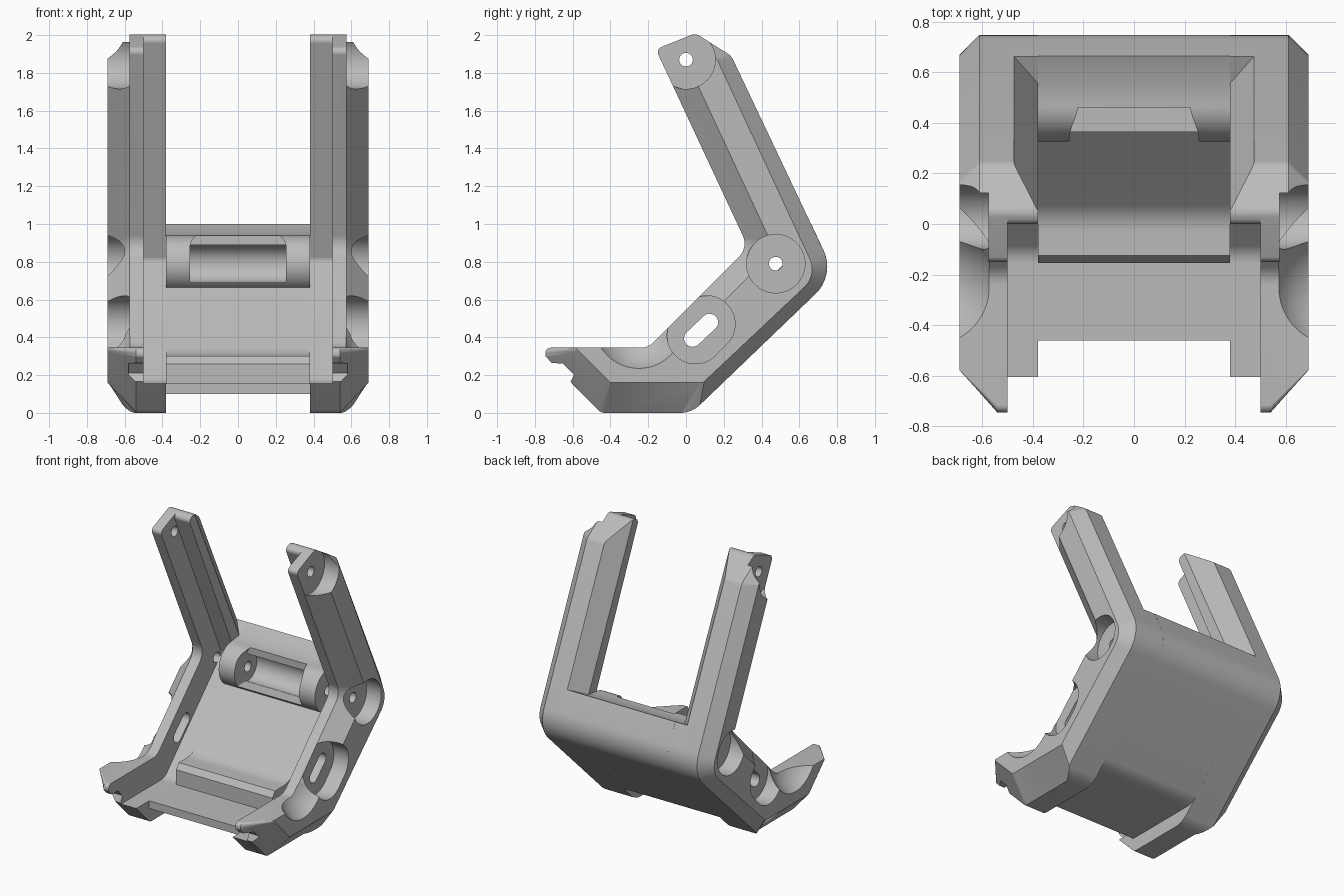
import bpy, bmesh, math
from mathutils import Vector

cube = bpy.data.objects.get("Cube")
if cube:
    bpy.data.objects.remove(cube, do_unlink=True)

grey = bpy.data.materials.new("plain_grey")
grey.use_nodes = True
colour = (0.5, 0.5, 0.5, 1)
grey.diffuse_color = colour
grey.node_tree.nodes["Principled BSDF"].inputs["Base Color"].default_value = colour

STEPS = 8


def fillet(corners):
    """Round each (u, v, radius) corner of a closed outline."""
    pts = []
    for i, (u, v, r) in enumerate(corners):
        p = Vector((u, v))
        if r == 0:
            pts.append(p)
            continue
        a = (Vector(corners[i - 1][:2]) - p).normalized()
        b = (Vector(corners[(i + 1) % len(corners)][:2]) - p).normalized()
        half = a.angle(b) / 2
        centre = p + (a + b).normalized() * r / math.sin(half)
        t = r / math.tan(half)
        va, vb = p + a * t - centre, p + b * t - centre
        for k in range(STEPS + 1):
            pts.append(centre + va.lerp(vb, k / STEPS).normalized() * r)
    return pts


def stadium(p, q, r, n=24):
    """Long round-ended outline from p to q (a circle when they match)."""
    d = Vector(q) - Vector(p)
    base = math.atan2(d.y, d.x) + math.pi / 2
    pts = []
    for k in range(2 * n):
        c = p if k < n else q
        ang = base + (k + 0.5) * math.pi / n
        pts.append(Vector((c[0] + r * math.cos(ang), c[1] + r * math.sin(ang))))
    return pts


def loft(name, rings):
    """Skin a stack of equal closed rings and cap both ends."""
    bm = bmesh.new()
    vs = [[bm.verts.new(co) for co in ring] for ring in rings]
    n = len(vs[0])
    for lo, hi in zip(vs, vs[1:]):
        for i in range(n):
            j = (i + 1) % n
            bm.faces.new((lo[i], lo[j], hi[j], hi[i]))
    bm.faces.new(vs[0][::-1])
    bm.faces.new(vs[-1])
    bmesh.ops.recalc_face_normals(bm, faces=bm.faces)
    mesh = bpy.data.meshes.new(name)
    bm.to_mesh(mesh)
    bm.free()
    obj = bpy.data.objects.new(name, mesh)
    mesh.materials.append(grey)
    bpy.context.collection.objects.link(obj)
    return obj


def prism(name, pts, a, b, axis="x"):
    if axis == "x":
        return loft(name, [[(s, p[0], p[1]) for p in pts] for s in (a, b)])
    return loft(name, [[(p[0], s, p[1]) for p in pts] for s in (a, b)])


def select(obj):
    bpy.ops.object.select_all(action="DESELECT")
    obj.select_set(True)
    bpy.context.view_layer.objects.active = obj


def cut(obj, cutters):
    select(obj)
    for c in cutters:
        mod = obj.modifiers.new("cut", "BOOLEAN")
        mod.operation = "DIFFERENCE"
        mod.solver = "EXACT"
        mod.object = c
        bpy.ops.object.modifier_apply(modifier=mod.name)
        bpy.data.objects.remove(c, do_unlink=True)


def finish(obj, mirror=True):
    select(obj)
    if mirror:
        mod = obj.modifiers.new("mirror", "MIRROR")
        mod.use_mirror_merge = False
        bpy.ops.object.modifier_apply(modifier=mod.name)
    bpy.ops.object.shade_smooth_by_angle(angle=math.radians(30))


TIP, ELBOW = (0, 1.87), (0.475, 0.79)
BACK = (0.79, 0.73)      # sharp corner of the rear bend
TIP_BACK = (0.24, 1.89)

# Side arms: full outline, chamfer start in x, and inset outline on the outer face
arm_corners = [
    # full outline         chamfer x     inset outline
    ((-0.45, 0, 0.05),     (0.54, 0.54), (-0.40, 0.16, 0.01)),
    ((0.03, 0, 0.15),      (0.54, 0.61), (0.09, 0.16, 0.02)),
    ((*BACK, 0.2),         (0.61, 0.61), (0.695, 0.73, 0.13)),
    ((*TIP_BACK, 0.08),    (0.61, 0.61), (0.165, 1.87, 0.01)),
    ((0.05, 2.01, 0.05),   (0.61, 0.61), (0.05, 1.93, 0.01)),
    ((-0.16, 1.925, 0.03), (0.575, 0.575), (-0.01, 1.89, 0.01)),
    ((0.33, 0.876, 0.1),   (0.575, 0.575), (0.47, 0.86, 0.05)),
    ((-0.2, 0.345, 0.1),   (0.575, 0.575), (-0.045, 0.345, 0.01)),
    ((-0.745, 0.345, 0.03), (0.54, 0.54), (-0.585, 0.345, 0.005)),
    ((-0.745, 0.30, 0.02), (0.54, 0.54), (-0.565, 0.325, 0.005)),
]
outer = fillet([c[0] for c in arm_corners])
inset = fillet([c[2] for c in arm_corners])
starts = [xa + (xb - xa) * k / STEPS for _, (xa, xb), _ in arm_corners for k in range(STEPS + 1)]
arms = loft("side_arms", [
    [(0.5, *p) for p in outer],
    [(x, *p) for x, p in zip(starts, outer)],
    [(0.69, *p) for p in inset],
])

# Round scoop above the foot
bpy.ops.mesh.primitive_uv_sphere_add(segments=64, ring_count=32, radius=0.261, location=(0.8, -0.25, 0.472))
scoop = bpy.context.object

# Recesses, pivot holes, slot and front notch
notch = [(-0.8, 0.265), (-0.64, 0.262), (-0.59, 0.21), (-0.61, 0.165), (-0.8, 0.17)]
cut(arms, [
    scoop,
    prism("tip_recess", stadium(TIP, (-0.3, 2.01), 0.155), 0.575, 0.9),
    prism("elbow_recess", stadium(ELBOW, ELBOW, 0.155), 0.575, 0.9),
    prism("slot_recess", stadium((0.05, 0.41), (0.11, 0.47), 0.15), 0.575, 0.9),
    prism("tip_hole", stadium(TIP, TIP, 0.036), 0.4, 0.8),
    prism("elbow_hole", stadium(ELBOW, ELBOW, 0.036), 0.4, 0.8),
    prism("slot_hole", stadium((0.035, 0.395), (0.125, 0.48), 0.045), 0.4, 0.8),
    prism("notch", notch, 0.4, 0.58),
])
finish(arms)

# Inner ribs, set back behind the front edge of the arms
ribs = prism("inner_ribs", fillet([
    (-0.605, 0.155, 0), (-0.45, 0, 0.05), (0.03, 0, 0.15), (*BACK, 0.2),
    (*TIP_BACK, 0.08), (0.05, 2.01, 0.05), (-0.01, 1.985, 0.03),
    (0.53, 0.8, 0.04), (-0.115, 0.155, 0.1),
]), 0.38, 0.5)

# Bevel along the rear opening between the ribs
up = Vector((-0.43, 0.903))
inward = Vector((-0.903, -0.43))
sill = Vector((0.663, 1.0))
rings = []
for depth, half in ((-0.1, 0.475), (0, 0.475), (0.12, 0.379)):
    low = sill + inward * depth
    high = low + up * 1.6
    rings.append([(-half, *low), (half, *low), (half, *high), (-half, *high)])
cut(ribs, [loft("opening_bevel", rings)])
finish(ribs)

# Centre plate with the pivot roll along its upper edge
roll = []
for k in range(25):
    ang = math.radians(90 + 147 * k / 24)
    roll.append((ELBOW[0] + 0.15 * math.cos(ang), ELBOW[1] + 0.15 * math.sin(ang), 0))
plate = prism("centre_plate", fillet([
    (-0.46, 0.1, 0), (0.134, 0.1, 0.15), (*BACK, 0.2), (*sill, 0), (0.555, 0.949, 0),
    *roll,
    (0.03, 0.3, 0.15), (-0.125, 0.3, 0), (-0.155, 0.26, 0), (-0.155, 0.155, 0), (-0.46, 0.155, 0),
]), -0.38, 0.38)
window = fillet([(-0.255, 0.69, 0.01), (0.255, 0.69, 0.01), (0.255, 0.96, 0.09), (-0.255, 0.96, 0.09)])
cut(plate, [
    prism("window", window, 0.2, 0.46, "y"),
    prism("cavity", stadium(ELBOW, ELBOW, 0.1), -0.254, 0.254),
    prism("pivot_hole", stadium(ELBOW, ELBOW, 0.036), -0.6, 0.6),
])
finish(plate, mirror=False)
